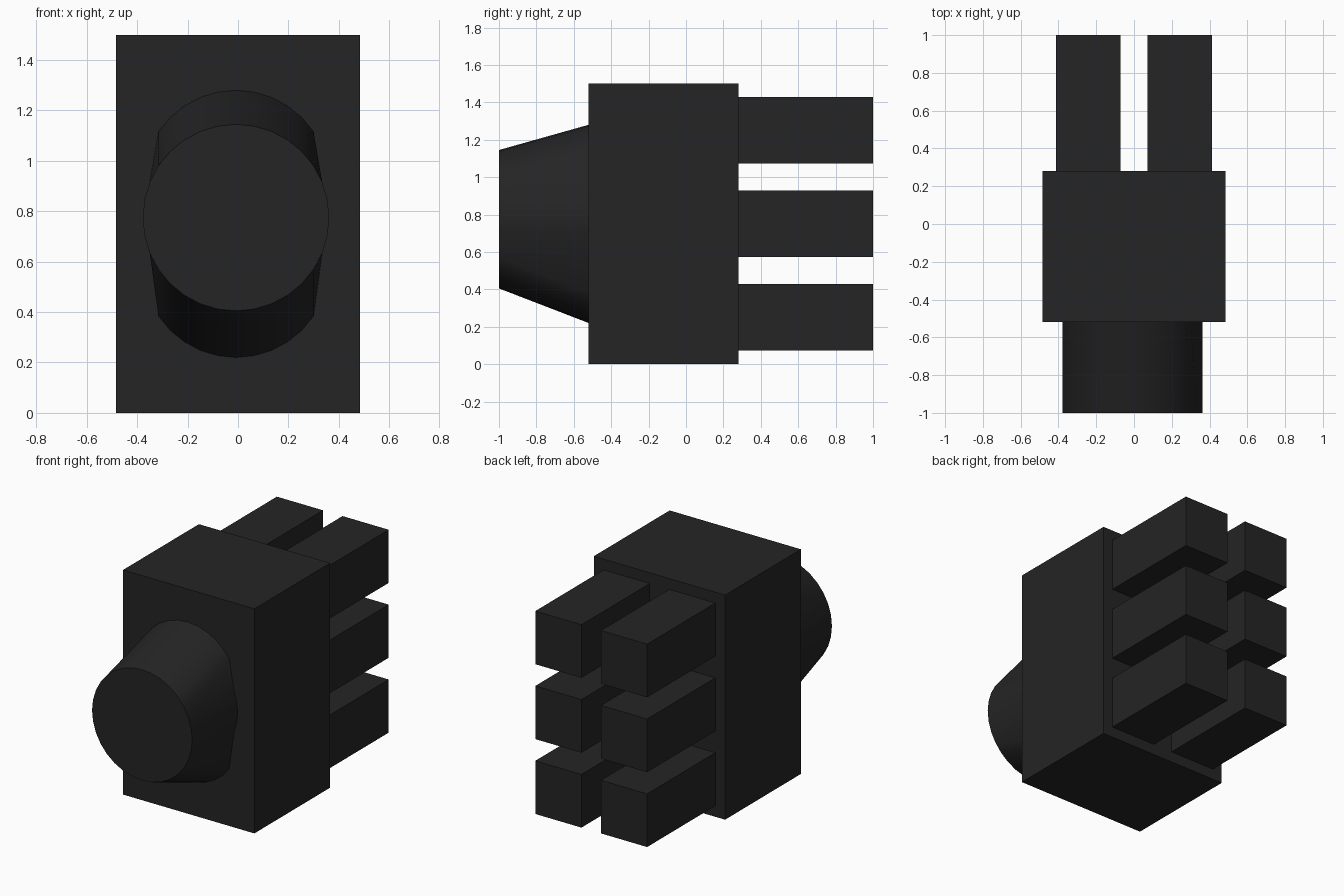
import bpy, bmesh
from math import cos, sin, pi, degrees, radians

if "Cube" in bpy.data.objects:
    bpy.data.objects.remove(bpy.data.objects["Cube"])

dark = bpy.data.materials.new("dark_plastic")
dark.diffuse_color = (0.018, 0.018, 0.018, 1)
dark.use_nodes = True
dark.node_tree.nodes["Principled BSDF"].inputs["Base Color"].default_value = dark.diffuse_color


def add_object(name, bm):
    bmesh.ops.recalc_face_normals(bm, faces=bm.faces)
    mesh = bpy.data.meshes.new(name)
    bm.to_mesh(mesh)
    bm.free()
    mesh.materials.append(dark)
    obj = bpy.data.objects.new(name, mesh)
    bpy.context.collection.objects.link(obj)
    return obj


def box(name, x, y, z):
    bm = bmesh.new()
    bmesh.ops.create_cube(bm, size=1)
    for v in bm.verts:
        for i, (lo, hi) in enumerate((x, y, z)):
            v.co[i] = hi if v.co[i] > 0 else lo
    return add_object(name, bm)


# Housing block
box("housing", (-0.485, 0.485), (-0.52, 0.28), (0, 1.5))

# Rear prongs: two columns, three rows
for row in range(3):
    z = (0.073 + 0.5 * row, 0.428 + 0.5 * row)
    box(f"prong_left_{row + 1}", (-0.413, -0.072), (0.28, 1), z)
    box(f"prong_right_{row + 1}", (0.072, 0.413), (0.28, 1), z)

# Front plug: round face, base flared upward and downward
SIDES, RADIUS, CX, CZ = 32, 0.37, -0.008, 0.775
bm = bmesh.new()
front, base = [], []
for i in range(SIDES):
    a = 2 * pi * i / SIDES
    x, z = CX + RADIUS * cos(a), CZ + RADIUS * sin(a)
    flare = 0
    if abs(sin(a)) > sin(radians(30)):
        flare = 0.135 if sin(a) > 0 else -0.185
    front.append(bm.verts.new((x, -1, z)))
    base.append(bm.verts.new((x, -0.52, z + flare)))
bm.faces.new(front)
bm.faces.new(base)
for i in range(SIDES):
    j = (i + 1) % SIDES
    bm.faces.new((front[i], front[j], base[j], base[i]))
plug = add_object("front_plug", bm)
bpy.context.view_layer.objects.active = plug
plug.select_set(True)
bpy.ops.object.shade_smooth_by_angle(angle=radians(30))
